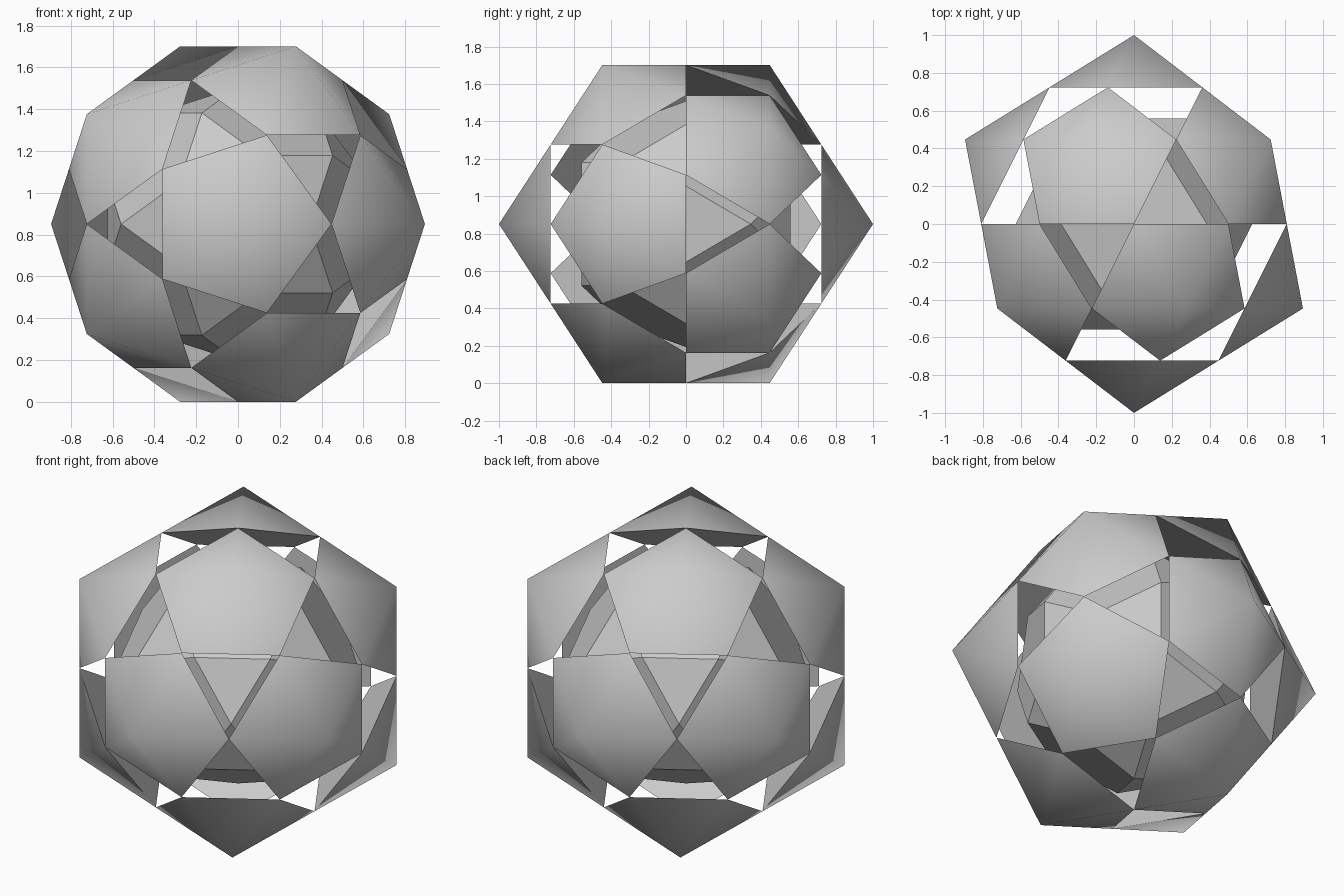
import bpy, bmesh, math
from mathutils import Vector

if "Cube" in bpy.data.objects:
    bpy.data.objects.remove(bpy.data.objects["Cube"])

H = 1 / math.sqrt(5)            # ring height of a unit icosahedron
RING = 2 / math.sqrt(5)         # ring radius
LIFT = Vector((0, 0, RING * math.sin(math.radians(72))))
CORE_SCALE = 0.773

# Icosahedron corners, with the long axis along y
tips = [Vector((0, -1, 0)), Vector((0, 1, 0))]
for i in range(5):
    a = math.radians(72 * i)
    p = Vector((RING * math.cos(a), -H, RING * math.sin(a)))
    tips += [p, -p]


def midpoints(t):
    """Middles of the five edges leaving corner t."""
    return [(t + o) / 2 for o in tips if 0.1 < (t - o).length < 1.2]


def hull_object(name, points):
    """Convex solid through the points, with coplanar triangles merged."""
    bm = bmesh.new()
    for p in points:
        bm.verts.new(p + LIFT)
    bmesh.ops.convex_hull(bm, input=bm.verts[:])
    bmesh.ops.dissolve_limit(bm, angle_limit=math.radians(2),
                             verts=bm.verts[:], edges=bm.edges[:])
    bmesh.ops.recalc_face_normals(bm, faces=bm.faces[:])
    mesh = bpy.data.meshes.new(name)
    bm.to_mesh(mesh)
    bm.free()
    ob = bpy.data.objects.new(name, mesh)
    bpy.context.collection.objects.link(ob)
    return ob


# Twelve five-sided caps touching at their corners, leaving triangular openings
caps = [hull_object(f"pentagon_cap_{i + 1}", [t] + midpoints(t))
        for i, t in enumerate(tips)]
bpy.ops.object.select_all(action='DESELECT')
for ob in caps:
    ob.select_set(True)
bpy.context.view_layer.objects.active = caps[0]
bpy.ops.object.shade_smooth_by_angle(angle=math.radians(50))

# Flat-faced inner core of pentagons and triangles
core_points = {}
for t in tips:
    for m in midpoints(t):
        core_points[tuple(round(c, 4) for c in m)] = m * CORE_SCALE
hull_object("inner_core", core_points.values())
